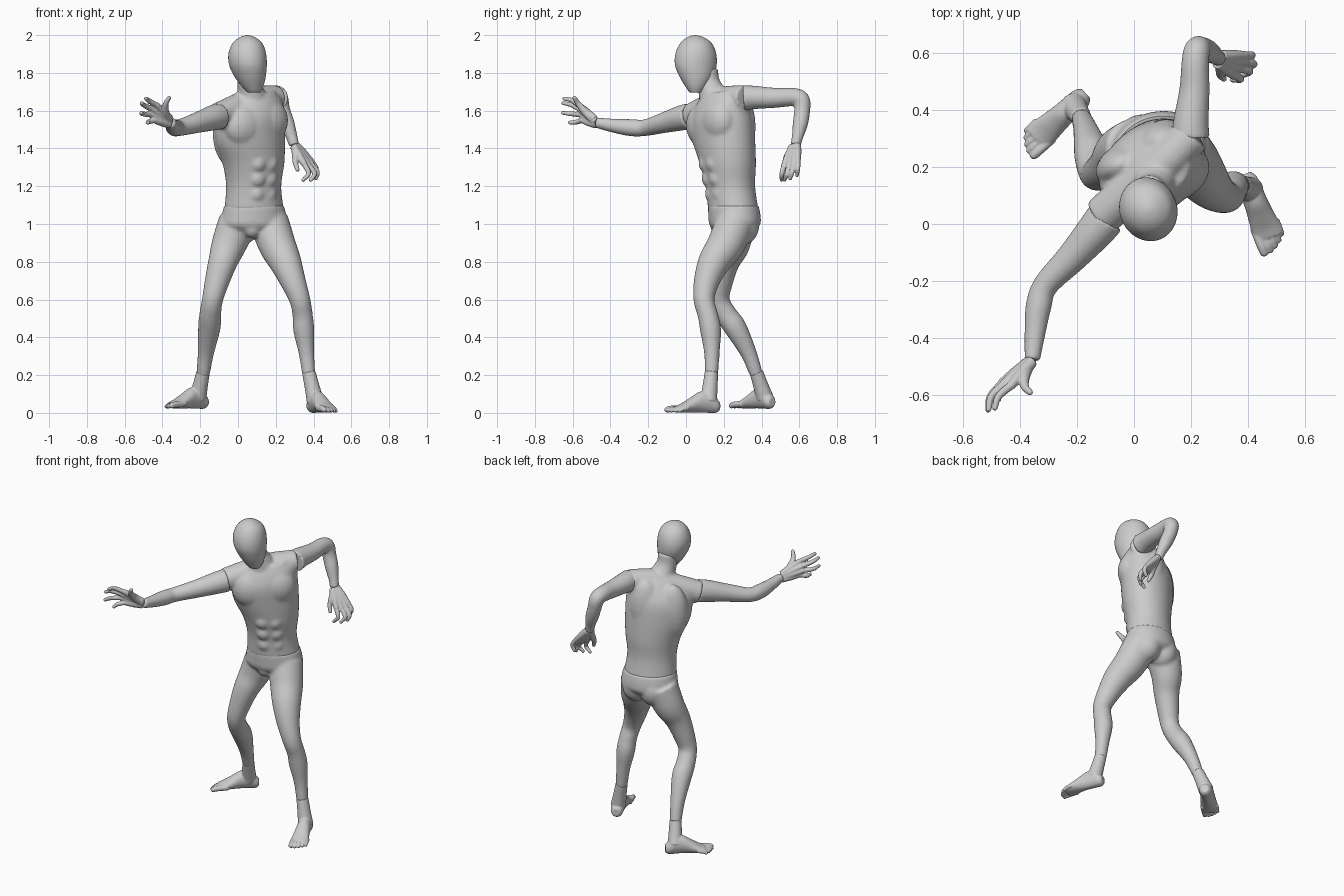
import bpy, bmesh, math
from mathutils import Vector, Matrix


def spline(keys, n):
    """Catmull-Rom samples through tuples of any size."""
    k = [Vector(p) for p in keys]
    k = [k[0] * 2 - k[1]] + k + [k[-1] * 2 - k[-2]]
    out = []
    for i in range(1, len(k) - 2):
        a, b, c, d = k[i - 1:i + 3]
        for j in range(n):
            t = j / n
            out.append(0.5 * (2 * b + (c - a) * t + (2 * a - 5 * b + 4 * c - d) * t * t
                              + (3 * b - a - 3 * c + d) * t ** 3))
    return out + [k[-2]]


def skin(bm, rings):
    """Closed skin over a list of point rings."""
    vs = [[bm.verts.new(p) for p in r] for r in rings]
    n = len(vs[0])
    for a, b in zip(vs, vs[1:]):
        for i in range(n):
            j = (i + 1) % n
            bm.faces.new((a[i], a[j], b[j], b[i]))
    bm.faces.new(vs[0][::-1])
    bm.faces.new(vs[-1])


def tube(bm, pts, n=6, sides=24, tip=False):
    """Round limb through (x, y, z, radius) points."""
    s = spline([Vector(p) for p in pts], n)
    pos = [Vector(p[:3]) for p in s]
    side, rings = None, []
    for i, c in enumerate(pos):
        t = (pos[min(i + 1, len(pos) - 1)] - pos[max(i - 1, 0)]).normalized()
        side = (t.orthogonal() if side is None else side - t * side.dot(t)).normalized()
        up = t.cross(side)
        rings.append([c + (side * math.cos(a) + up * math.sin(a)) * s[i][3]
                      for a in (2 * math.pi * k / sides for k in range(sides))])
    skin(bm, rings)
    if tip:
        blob(bm, pos[-1], (s[-1][3],) * 3)


def stack(bm, rows, n=6, sides=48):
    """Body section: rows of x, y, z, half width, half depth, yaw, roll (degrees)."""
    rings = []
    for x, y, z, a, b, yaw, roll in spline(rows, n):
        m = (Matrix.Translation((x, y, z)) @ Matrix.Rotation(math.radians(yaw), 4, 'Z')
             @ Matrix.Rotation(-math.radians(roll), 4, 'Y'))
        rings.append([m @ Vector((a * math.cos(t), b * math.sin(t), 0))
                      for t in (2 * math.pi * k / sides for k in range(sides))])
    skin(bm, rings)


def blob(bm, c, r, yaw=0):
    m = (Matrix.Translation(c) @ Matrix.Rotation(math.radians(yaw), 4, 'Z')
         @ Matrix.Diagonal((*r, 1)))
    bmesh.ops.create_uvsphere(bm, u_segments=20, v_segments=12, radius=1, matrix=m)


def finish(name, bm, voxel=0.008, smooth=5):
    """Fuse the overlapping volumes into one soft skin."""
    bmesh.ops.recalc_face_normals(bm, faces=bm.faces)
    me = bpy.data.meshes.new(name)
    bm.to_mesh(me)
    bm.free()
    ob = bpy.data.objects.new(name, me)
    bpy.context.collection.objects.link(ob)
    r = ob.modifiers.new("fuse", 'REMESH')
    r.mode, r.voxel_size, r.use_smooth_shade = 'VOXEL', voxel, True
    s = ob.modifiers.new("soften", 'SMOOTH')
    s.factor, s.iterations = 0.5, smooth


# Head
bm = bmesh.new()
stack(bm, [(.05, .05, 2.0, .012, .012, 20, 0), (.05, .05, 1.986, .045, .05, 20, 0),
           (.05, .053, 1.955, .08, .087, 20, 0), (.049, .052, 1.90, .099, .11, 20, 0),
           (.053, .052, 1.84, .098, .112, 20, 0), (.064, .056, 1.78, .082, .092, 20, 0),
           (.077, .054, 1.73, .058, .06, 20, 0), (.086, .05, 1.695, .034, .032, 20, 0)])
finish("head", bm)

# Torso with neck
bm = bmesh.new()
stack(bm, [(.085, .25, 1.076, .16, .13, 18, 0), (.083, .235, 1.20, .149, .128, 22, 0),
           (.083, .222, 1.32, .168, .143, 27, 3), (.066, .2, 1.45, .196, .152, 32, 8),
           (.062, .187, 1.55, .20, .15, 34, 11), (.067, .18, 1.62, .185, .125, 34, 12),
           (.078, .175, 1.685, .125, .085, 34, 10)])
tube(bm, [(.052, .11, 1.82, .06), (.056, .118, 1.75, .061),
          (.068, .14, 1.69, .075), (.075, .17, 1.62, .1)])
tube(bm, [(-.115, .025, 1.567, .07), (-.02, .11, 1.61, .072),
          (.09, .2, 1.655, .072), (.205, .315, 1.667, .069)])
yaw = math.radians(32)
fwd = Vector((math.sin(yaw), -math.cos(yaw), 0))
lat = Vector((math.cos(yaw), math.sin(yaw), 0))
for s in (-1, 1):
    # Chest, shoulder blades and stomach muscles
    blob(bm, Vector((.06, .188, 1.535 + .012 * s)) + fwd * .065 + lat * .07 * s, (.122, .085, .12), 32)
    blob(bm, Vector((.06, .188, 1.50 + .012 * s)) - fwd * .075 + lat * .08 * s, (.095, .066, .18), 32)
    for i in range(3):
        z = 1.16 + .08 * i
        blob(bm, Vector((.083, .236 - .012 * i, z)) + fwd * (.094 + .006 * i) + lat * .036 * s,
             (.045, .036, .046), 28)
finish("torso", bm, 0.007, 20)

# Hips and legs
bm = bmesh.new()
stack(bm, [(.085, .25, 1.1, .161, .132, 15, 0), (.085, .257, 1.04, .172, .136, 14, 0),
           (.083, .258, .99, .172, .13, 12, 0), (.08, .25, .945, .10, .08, 12, 0)])
blob(bm, (.025, .295, .99), (.085, .09, .1))
blob(bm, (.15, .30, .99), (.085, .088, .1))
blob(bm, (.075, .18, .975), (.05, .048, .05))
tube(bm, [(.165, .262, 1.01, .105), (.207, .21, .89, .099), (.25, .15, .8, .086),
          (.29, .11, .7, .069), (.327, .095, .6, .056), (.342, .115, .52, .054),
          (.348, .13, .44, .056), (.362, .137, .32, .042), (.375, .135, .20, .035)])
tube(bm, [(.0, .265, 1.01, .105), (-.048, .245, .89, .093), (-.08, .207, .8, .078),
          (-.11, .185, .7, .066), (-.135, .175, .6, .056), (-.147, .213, .52, .058),
          (-.152, .262, .45, .06), (-.17, .33, .32, .044), (-.185, .374, .20, .035)])
finish("hips_and_legs", bm, 0.008, 14)

# Arms
for name, pts in {
    "right_arm": [(-.1, .02, 1.57, .07), (-.14, -.03, 1.56, .066), (-.22, -.12, 1.535, .054),
                  (-.31, -.215, 1.51, .044), (-.335, -.29, 1.51, .045),
                  (-.347, -.38, 1.52, .037), (-.357, -.477, 1.537, .027)],
    "left_arm": [(.198, .305, 1.667, .068), (.2, .36, 1.67, .062), (.212, .47, 1.668, .053),
                 (.215, .57, 1.672, .048), (.222, .61, 1.655, .046), (.235, .615, 1.60, .042),
                 (.26, .605, 1.53, .04), (.285, .59, 1.46, .03), (.297, .58, 1.417, .027)],
}.items():
    bm = bmesh.new()
    tube(bm, pts)
    finish(name, bm, 0.007, 3)


# Hands: palm rays from wrist to knuckles, bent fingers, thumb
def hand(name, wrist, knuckles, mids, tips, thumb):
    bm = bmesh.new()
    w = Vector(wrist)
    across = Vector(knuckles[-1]) - Vector(knuckles[0])
    for i, (k, m, t) in enumerate(zip(knuckles, mids, tips)):
        k = Vector(k)
        start = w + across * (i / 3 - 0.5) * 0.35
        tube(bm, [(*start, .021), (*start.lerp(k, .5), .021), (*k, .016)], 4, 12, True)
        tube(bm, [(*k, .0145), (*m, .013), (*t, .01)], 5, 12, True)
    tube(bm, [(*w, .02), (*thumb[0], .022), (*thumb[1], .015), (*thumb[2], .011)], 5, 12, True)
    finish(name, bm, 0.004, 2)


hand("right_hand", (-.36, -.48, 1.54),
     [(-.43, -.565, 1.628), (-.455, -.56, 1.606), (-.46, -.555, 1.578), (-.443, -.548, 1.549)],
     [(-.475, -.605, 1.655), (-.5, -.605, 1.63), (-.504, -.605, 1.583), (-.475, -.58, 1.54)],
     [(-.488, -.645, 1.664), (-.51, -.65, 1.64), (-.512, -.652, 1.588), (-.475, -.615, 1.537)],
     [(-.385, -.53, 1.59), (-.383, -.57, 1.635), (-.365, -.59, 1.668)])
hand("left_hand", (.30, .577, 1.415),
     [(.35, .522, 1.318), (.372, .546, 1.312), (.387, .57, 1.318), (.388, .591, 1.333)],
     [(.374, .508, 1.268), (.406, .535, 1.268), (.42, .562, 1.275), (.414, .592, 1.295)],
     [(.345, .506, 1.233), (.385, .522, 1.233), (.412, .552, 1.241), (.4, .588, 1.258)],
     [(.307, .543, 1.365), (.304, .523, 1.325), (.315, .51, 1.288)])


# Feet: heel-to-ball section, ankle and five toes
def foot(name, heel, toe, z0, ankle, side):
    bm = bmesh.new()
    h = Vector((*heel, z0))
    f = (Vector((*toe, z0)) - h).normalized()
    inner = Vector((f.y, -f.x, 0)) * side
    up = Vector((0, 0, 1))
    rows = [(.0, .036, .022, .024), (.02, .04, .036, .04), (.06, .058, .04, .058),
            (.11, .057, .042, .055), (.16, .042, .047, .04), (.205, .028, .052, .026),
            (.24, .02, .049, .018)]
    skin(bm, [[h + f * u + up * (zc + hh * math.sin(t)) + inner * hw * math.cos(t)
               for t in (2 * math.pi * k / 24 for k in range(24))]
              for u, zc, hw, hh in spline(rows, 4)])
    low = h + f * .06 + up * .06
    a = Vector(ankle)
    tube(bm, [(*a, .036), (*a.lerp(low, .5), .04), (*low, .046)], 5, 20)
    for v, length, r in ((.037, .28, .017), (.014, .281, .013), (-.007, .272, .0125),
                         (-.027, .259, .0115), (-.045, .242, .011)):
        p = h + inner * v
        tube(bm, [(*(p + f * .19 + up * .025), r), (*(p + f * (length - .025) + up * .022), r),
                  (*(p + f * length + up * r), r * .9)], 4, 12, True)
    finish(name, bm, 0.004, 3)


foot("left_foot", (.388, .175), (.49, -.085), 0, (.375, .135, .214), 1)
foot("right_foot", (-.168, .457), (-.375, .27), .022, (-.185, .373, .214), -1)
